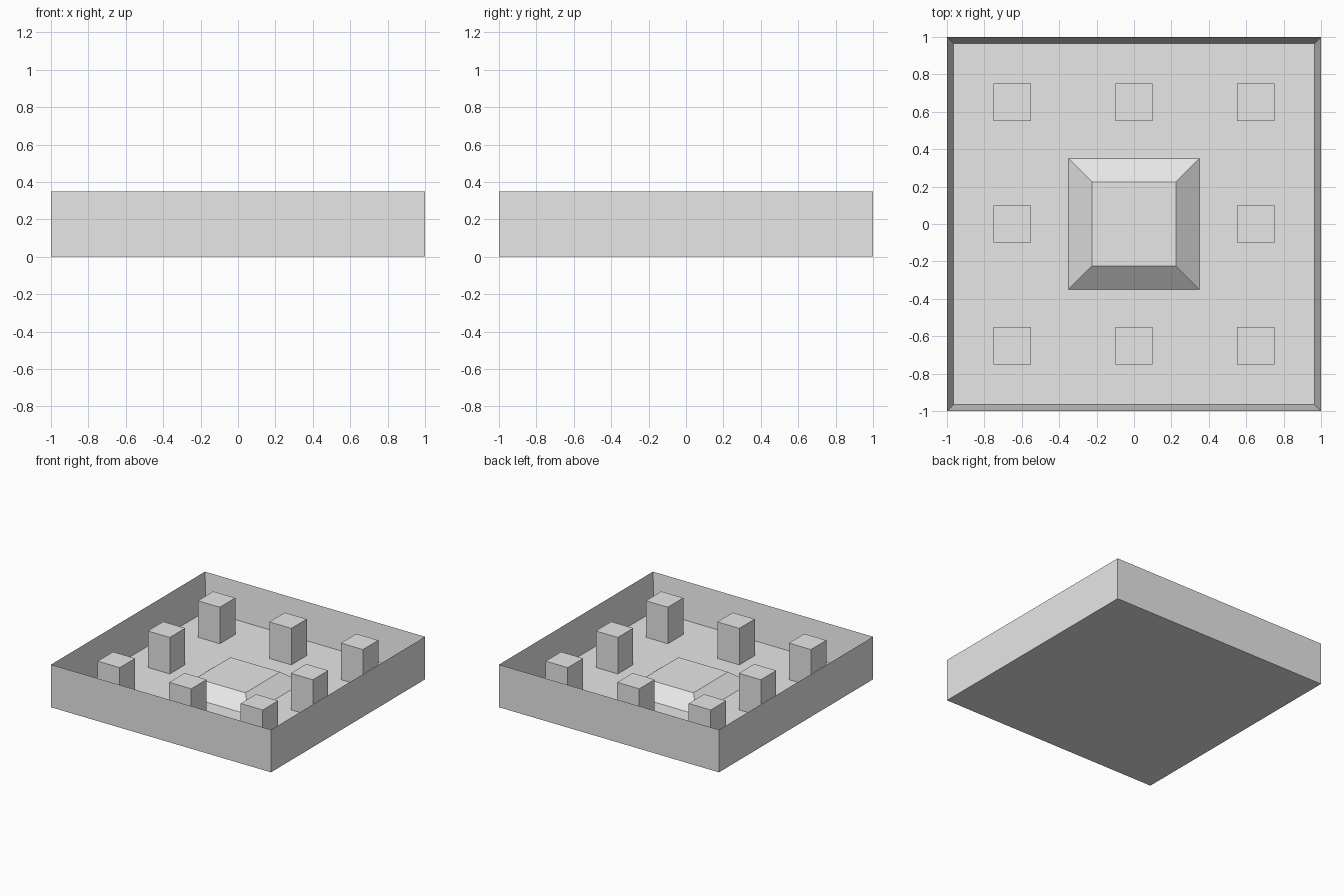
import bpy
import bmesh
from mathutils import Vector

FLOOR = 0.05
RIM = 0.35

default = bpy.data.objects.get("Cube")
if default:
    bpy.data.objects.remove(default, do_unlink=True)

# Single grey finish
grey = bpy.data.materials.new("light_grey")
grey.use_nodes = True
grey.diffuse_color = (0.8, 0.8, 0.8, 1)
grey.node_tree.nodes["Principled BSDF"].inputs["Base Color"].default_value = (0.8, 0.8, 0.8, 1)


def block(name, x, y, half, bottom, top, top_half=None, recess=None):
    """Square block, optionally tapered, or hollowed as (wall, depth)."""
    bm = bmesh.new()
    bmesh.ops.create_cube(bm, size=2)
    for v in bm.verts:
        upper = v.co.z > 0
        r = top_half if upper and top_half else half
        v.co = Vector((v.co.x * r, v.co.y * r, top if upper else bottom))
    if recess:
        wall, depth = recess
        lid = max(bm.faces, key=lambda f: f.calc_center_median().z)
        bmesh.ops.inset_region(bm, faces=[lid], thickness=wall)
        bmesh.ops.translate(bm, verts=lid.verts, vec=(0, 0, -depth))
    bmesh.ops.recalc_face_normals(bm, faces=bm.faces)
    mesh = bpy.data.meshes.new(name)
    bm.to_mesh(mesh)
    bm.free()
    mesh.materials.append(grey)
    obj = bpy.data.objects.new(name, mesh)
    obj.location = (x, y, 0)
    bpy.context.collection.objects.link(obj)
    return obj


# Walled floor
block("walled_floor", 0, 0, 1, 0, RIM, recess=(0.05, RIM - FLOOR))

# Tapered central platform
block("central_platform", 0, 0, 0.35, FLOOR, 0.15, top_half=0.225)

# Ring of eight square pillars around the platform
columns = {-1: "right", 0: "middle", 1: "left"}
rows = {-1: "front", 0: "centre", 1: "back"}
for i, side in columns.items():
    for j, row in rows.items():
        if i or j:
            block(f"pillar_{row}_{side}", 0.65 * i, 0.65 * j, 0.1, FLOOR, RIM)
